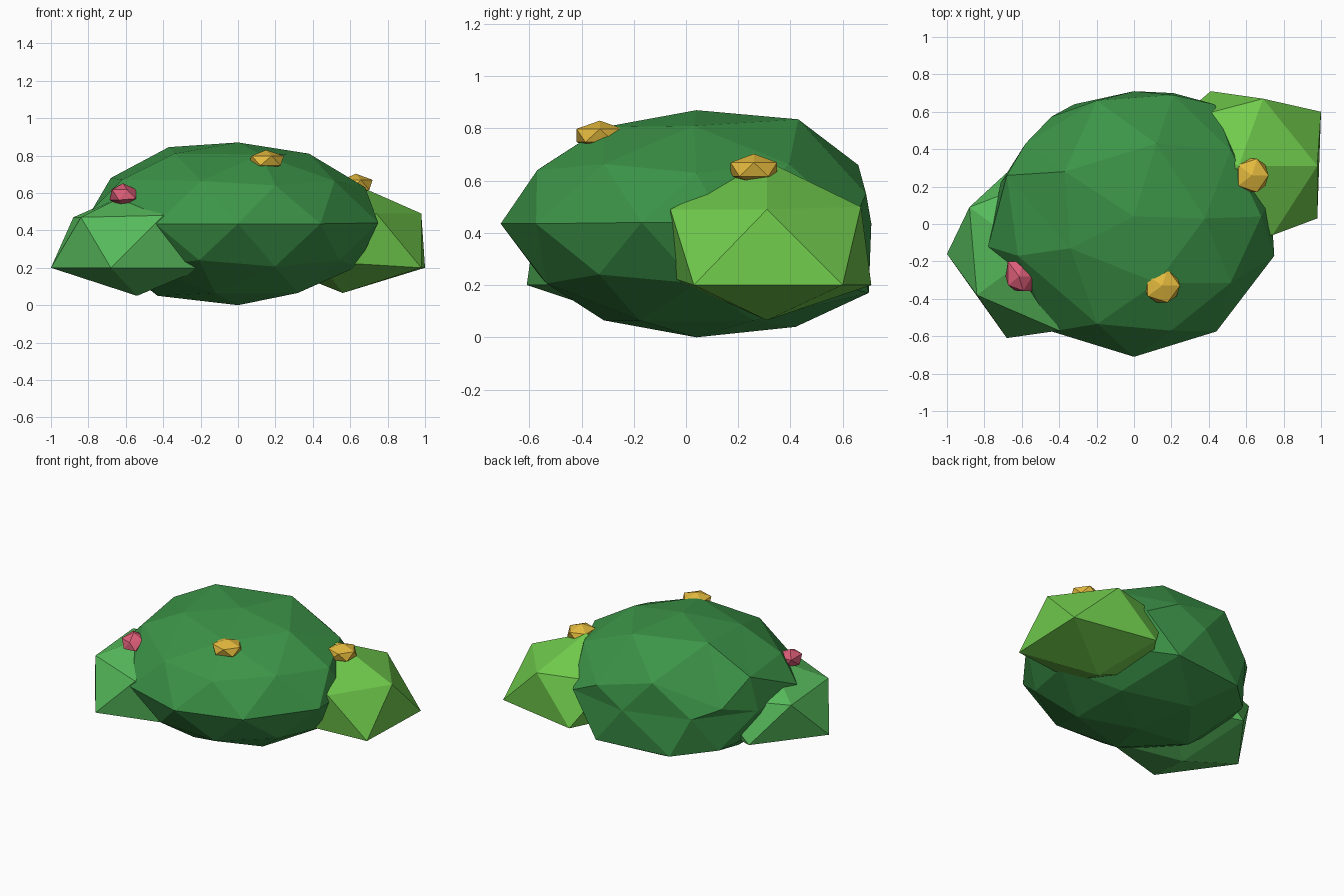
import bpy
import bmesh
from math import cos, sin, radians, sqrt
from mathutils import Vector

cube = bpy.data.objects.get("Cube")
if cube:
    bpy.data.objects.remove(cube, do_unlink=True)


def make_material(name, rgb):
    """Flat material from display colour bytes, stored as linear values."""
    linear = [((c / 255 + 0.055) / 1.055) ** 2.4 for c in rgb] + [1.0]
    mat = bpy.data.materials.new(name)
    mat.use_nodes = True
    mat.diffuse_color = linear
    bsdf = mat.node_tree.nodes["Principled BSDF"]
    bsdf.inputs["Base Color"].default_value = linear
    bsdf.inputs["Roughness"].default_value = 0.9
    return mat


def clump(name, mat, centre, radii, detail=1, lean=0.0, moved=()):
    """Squashed faceted ball. Each moved entry is (angle, unit height, position)
    and pulls one corner to a hand-placed spot; lean shifts corners off the
    equator along y."""
    bm = bmesh.new()
    bmesh.ops.create_icosphere(bm, subdivisions=detail, radius=1)
    picks = []
    for angle, height, spot in moved:
        r = sqrt(1 - height * height)
        aim = Vector((r * cos(radians(angle)), r * sin(radians(angle)), height))
        picks.append((min(bm.verts, key=lambda v: (v.co - aim).length), spot))
    for v in bm.verts:
        shift = lean if abs(v.co.z) > 0.1 else 0.0
        v.co = Vector([c + r * u for c, r, u in zip(centre, radii, v.co)])
        v.co.y += shift
    for vert, spot in picks:
        vert.co = spot
    mesh = bpy.data.meshes.new(name)
    bm.to_mesh(mesh)
    bm.free()
    mesh.materials.append(mat)
    obj = bpy.data.objects.new(name, mesh)
    bpy.context.collection.objects.link(obj)
    return obj


dark_green = make_material("dark green leaves", (60, 148, 72))
mid_green = make_material("fresh green leaves", (87, 187, 92))
lime_green = make_material("lime leaves", (112, 202, 76))
yellow = make_material("yellow blossom", (228, 186, 62))
pink = make_material("pink blossom", (220, 94, 120))

# Large central foliage mass, with an uneven back and left shoulder
clump("main_foliage", dark_green, (0, 0, 0.435), (0.75, 0.71, 0.435), 2, 0.04, [
    # crown
    (72, 0.85, (0.12, 0.43, 0.835)),
    (144, 0.85, (-0.37, 0.28, 0.845)),
    (216, 0.85, (-0.34, -0.13, 0.81)),
    (0, 0.85, (0.38, 0.03, 0.81)),
    # shoulders
    (0, 0.447, (0.68, 0.04, 0.63)),
    (72, 0.447, (0.21, 0.69, 0.55)),
    (108, 0.526, (-0.2, 0.66, 0.66)),
    (144, 0.447, (-0.58, 0.43, 0.49)),
    (180, 0.526, (-0.68, 0.26, 0.68)),
    (216, 0.447, (-0.62, -0.17, 0.67)),
    (288, 0.447, (0.2, -0.57, 0.64)),
    # widest ring
    (18, 0, (0.73, 0.14, 0.44)),
    (54, 0, (0.43, 0.64, 0.44)),
    (198, 0, (-0.78, -0.12, 0.51)),
    (342, 0, (0.75, -0.17, 0.44)),
    # underside
    (72, -0.526, (0.21, 0.7, 0.17)),
    (108, -0.447, (-0.32, 0.64, 0.17)),
    (144, -0.526, (-0.55, 0.42, 0.19)),
    (108, -0.85, (-0.12, 0.42, 0.04)),
    (180, -0.85, (-0.43, 0.03, 0.05)),
])

# Smaller side clumps
clump("fresh_side_foliage", mid_green, (-0.54, -0.16, 0.335), (0.51, 0.51, 0.285),
      moved=[
          (180, -0.447, (-1.0, -0.16, 0.2)),
          (216, 0.447, (-0.84, -0.38, 0.47)),
          (144, 0.447, (-0.88, 0.09, 0.47)),
          (252, -0.447, (-0.68, -0.61, 0.2)),
          (288, 0.447, (-0.4, -0.57, 0.48)),
          (324, -0.447, (-0.18, -0.47, 0.2)),
      ])
clump("lime_side_foliage", lime_green, (0.56, 0.31, 0.37), (0.47, 0.45, 0.305),
      moved=[
          (0, 0.447, (0.98, 0.31, 0.49)),
          (36, -0.447, (1.0, 0.6, 0.2)),
          (-36, -0.447, (0.98, 0.03, 0.2)),
          (72, 0.447, (0.69, 0.67, 0.5)),
          (-72, 0.447, (0.74, -0.06, 0.49)),
          (108, -0.447, (0.41, 0.71, 0.2)),
      ])

# Blossoms resting on the foliage
clump("top_blossom", yellow, (0.15, -0.33, 0.773), (0.107, 0.105, 0.057))
clump("lime_side_blossom", yellow, (0.63, 0.26, 0.643), (0.1, 0.105, 0.06))
clump("pink_blossom", pink, (-0.615, -0.28, 0.59), (0.08, 0.09, 0.062), moved=[
    (144, 0.447, (-0.675, -0.2, 0.62)),
    (-36, -0.447, (-0.545, -0.36, 0.57)),
])
